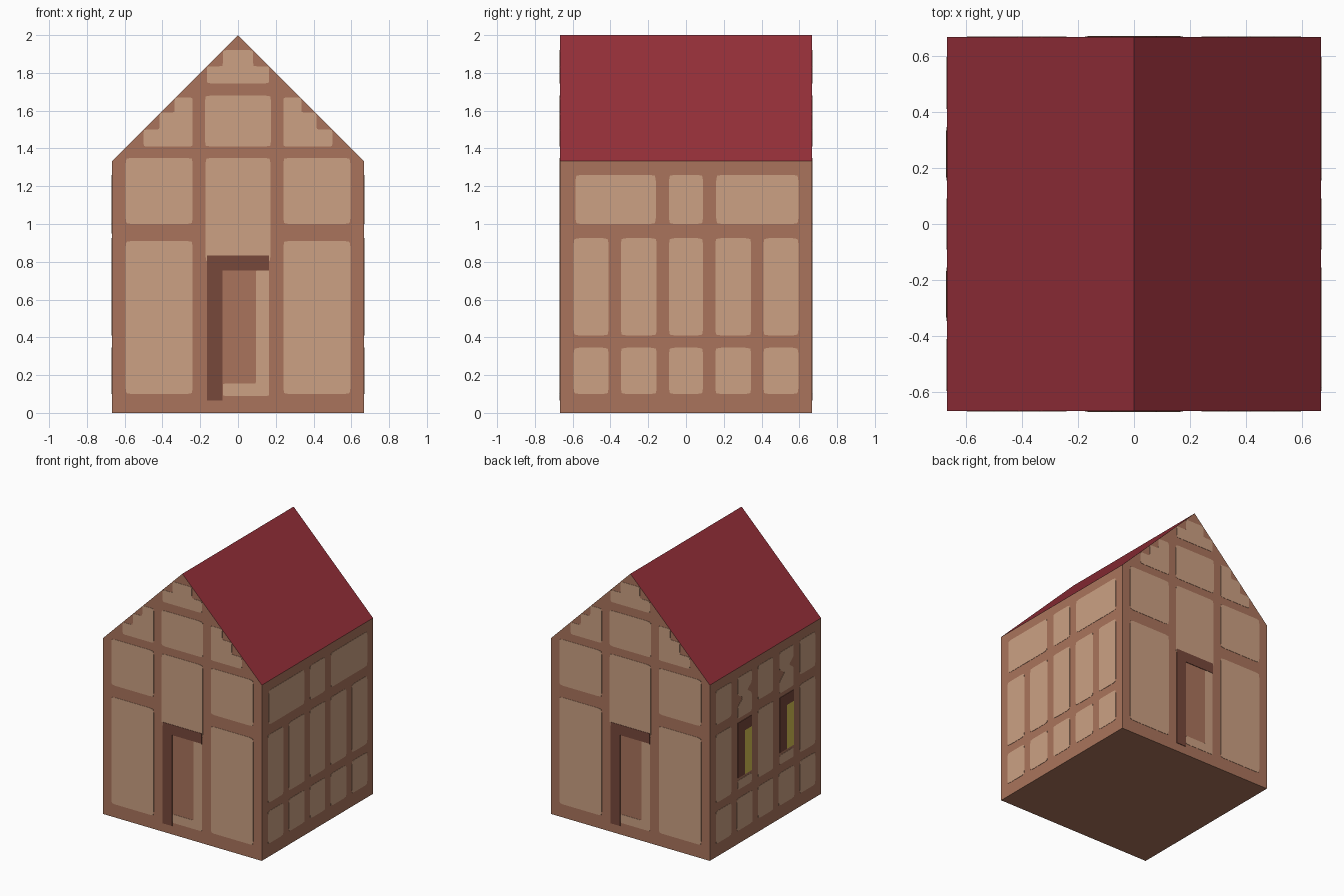
import bpy, bmesh, math
from mathutils import Matrix, Vector

if "Cube" in bpy.data.objects:
    bpy.data.objects.remove(bpy.data.objects["Cube"])

H, EAVE, RIDGE = 0.6667, 1.3333, 2.0


def material(name, hexa):
    rgb = [int(hexa[i:i + 2], 16) / 255 for i in (0, 2, 4)]
    lin = [c / 12.92 if c <= 0.04045 else ((c + 0.055) / 1.055) ** 2.4 for c in rgb]
    m = bpy.data.materials.new(name)
    m.diffuse_color = (*lin, 1)
    m.use_nodes = True
    m.node_tree.nodes["Principled BSDF"].inputs["Base Color"].default_value = m.diffuse_color
    return m


TIMBER = material("timber brown", "AA745C")
PLASTER = material("plaster tan", "CCA183")
DARK = material("dark wood", "77483B")
ROOF = material("roof red", "952F39")
GLOW = material("window yellow", "D6C153")


def finish(name, bm, *mats):
    bmesh.ops.recalc_face_normals(bm, faces=bm.faces[:])
    me = bpy.data.meshes.new(name)
    bm.to_mesh(me)
    bm.free()
    for m in mats:
        me.materials.append(m)
    ob = bpy.data.objects.new(name, me)
    bpy.context.scene.collection.objects.link(ob)
    return ob


def rect(x0, x1, z0, z1):
    return [(x0, z0), (x1, z0), (x1, z1), (x0, z1)]


def rounded(pts, r):
    # cut every corner into a short three-point arc
    if r == 0:
        return pts
    out = []
    for i, p in enumerate(pts):
        p, a, b = Vector(p), Vector(pts[i - 1]), Vector(pts[(i + 1) % len(pts)])
        s, e = p + (a - p).normalized() * r, p + (b - p).normalized() * r
        out += [s, (s + e) * 0.15 + p * 0.7, e]
    return out


def plates(name, shapes, angle, mat, r=0.03, depth=0.002):
    # thin plates on the wall facing -y, turned about z to another wall
    bm = bmesh.new()
    for pts in shapes:
        f = bm.faces.new([bm.verts.new((x, -H, z)) for x, z in rounded(pts, r)])
        ext = bmesh.ops.extrude_face_region(bm, geom=[f])["geom"]
        bmesh.ops.translate(bm, vec=(0, -depth, 0),
                            verts=[v for v in ext if isinstance(v, bmesh.types.BMVert)])
    bm.transform(Matrix.Rotation(angle, 4, 'Z'))
    return finish(name, bm, mat)


def mirrored(pts):
    return [(-x, z) for x, z in reversed(pts)]


# house body: gabled prism with red slopes
bm = bmesh.new()
f = bm.faces.new([bm.verts.new((x, -H, z)) for x, z in
                  [(-H, 0), (H, 0), (H, EAVE), (0, RIDGE), (-H, EAVE)]])
ext = bmesh.ops.extrude_face_region(bm, geom=[f])["geom"]
bmesh.ops.translate(bm, vec=(0, 2 * H, 0),
                    verts=[v for v in ext if isinstance(v, bmesh.types.BMVert)])
bmesh.ops.recalc_face_normals(bm, faces=bm.faces[:])
for f in bm.faces:
    f.material_index = 1 if f.normal.z > 0.3 else 0
finish("house_body", bm, TIMBER, ROOF)

# gable walls, front and back, each with a door
side_panels = [rect(-0.595, -0.24, 0.1, 0.91), rect(-0.595, -0.24, 1.0, 1.35)]
gable_step = [(-0.5, 1.41), (-0.24, 1.41), (-0.24, 1.67), (-0.335, 1.67),
              (-0.335, 1.59), (-0.415, 1.59), (-0.415, 1.5), (-0.5, 1.5)]
gable_top = [(-0.165, 1.745), (0.165, 1.745), (0.165, 1.835), (0.08, 1.835),
             (0.08, 1.92), (-0.08, 1.92), (-0.08, 1.835), (-0.165, 1.835)]
door_trim = [(-0.08, 0.09), (0.165, 0.09), (0.165, 0.755), (0.095, 0.755),
             (0.095, 0.155), (-0.08, 0.155)]
door_frame = [(-0.165, 0.065), (-0.083, 0.065), (-0.083, 0.755),
              (0.165, 0.755), (0.165, 0.833), (-0.165, 0.833)]
for side, ang in (("front", 0), ("back", math.pi)):
    big = side_panels + [mirrored(p) for p in side_panels]
    big += [rect(-0.172, 0.172, 0.80, 1.35), rect(-0.175, 0.175, 1.41, 1.68)]
    plates(side + "_panels", big, ang, PLASTER)
    plates(side + "_gable_panels", [gable_step, mirrored(gable_step), gable_top],
           ang, PLASTER, 0.018)
    plates(side + "_door_trim", [door_trim], ang, PLASTER, 0.012)
    plates(side + "_door_frame", [door_frame], ang, DARK, 0, 0.004)

# right wall: grid of panels, wide ones on top
cols = [(-0.595, -0.41), (-0.345, -0.155), (-0.09, 0.09), (0.155, 0.345), (0.41, 0.595)]
low, mid, top = (0.1, 0.345), (0.41, 0.925), (1.0, 1.26)
right = [rect(*c, *r) for c in cols for r in (low, mid)]
right += [rect(-0.585, -0.16, *top), rect(*cols[2], *top), rect(0.16, 0.595, *top)]
plates("right_panels", right, math.pi / 2, PLASTER)

# left wall: same grid, two windows in place of the second and fourth middle panels
left = [rect(*c, *low) for c in cols]
left += [rect(*cols[i], *r) for i in (0, 2, 4) for r in (mid, top)]
plates("left_panels", left, -math.pi / 2, PLASTER)
notched, frames, panes, sills = [], [], [], []
for x in (-0.333, 0.167):
    m, e = x + 0.083, x + 0.167
    notched.append([(x, 0.95), (e, 0.95), (e, 1.09), (m + 0.03, 1.13), (e, 1.17),
                    (e, 1.26), (x, 1.26), (x, 1.13), (m - 0.02, 1.09), (x, 1.04)])
    sills.append(rect(x, e, 0.41, 0.48))
    frames.append([(x, 0.5), (m, 0.5), (m, 0.833), (e, 0.833), (e, 0.917), (x, 0.917)])
    panes.append(rect(m, e, 0.5, 0.833))
plates("left_notched_panels", notched + sills, -math.pi / 2, PLASTER, 0.018)
plates("window_frames", frames, -math.pi / 2, DARK, 0, 0.004)
plates("window_panes", panes, -math.pi / 2, GLOW, 0, 0.004)
